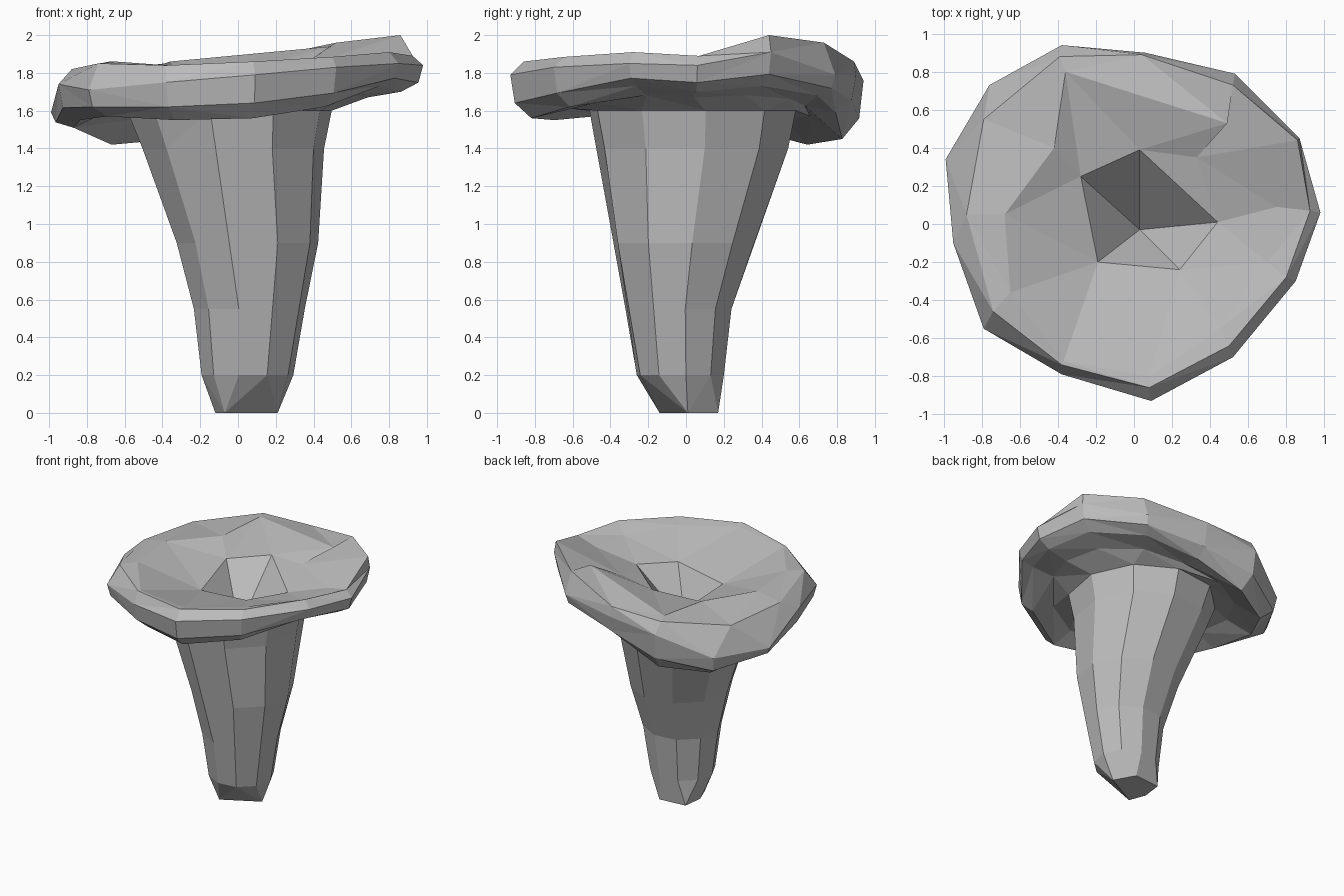
import bpy, bmesh
from math import atan2, cos, sin, tau

if "Cube" in bpy.data.objects:
    bpy.data.objects.remove(bpy.data.objects["Cube"])

grey = bpy.data.materials.new("stone grey")
grey.use_nodes = True
tone = (0.5, 0.5, 0.5, 1)
grey.diffuse_color = tone
grey.node_tree.nodes["Principled BSDF"].inputs["Base Color"].default_value = tone


def angle(point):
    return (atan2(point[1], point[0]) / tau) % 1


def stitch(bm, a, b):
    """Join two rings of any size with triangles, pairing them by angle."""
    def turns(ring):
        angles = [angle(v.co) for v in ring]
        return angles + [angles[0] + 1]

    ta, tb = turns(a), turns(b)
    i = j = 0
    while i < len(a) or j < len(b):
        va, vb = a[i % len(a)], b[j % len(b)]
        step_a = j == len(b) or (i < len(a) and ta[i + 1] + ta[i] <= tb[j + 1] + tb[j])
        if step_a:
            i += 1
            bm.faces.new((va, a[i % len(a)], vb))
        else:
            j += 1
            bm.faces.new((va, b[j % len(b)], vb))


def build(name, rings, tip=None, floor=False):
    bm = bmesh.new()
    loops = [[bm.verts.new(p) for p in sorted(ring, key=angle)] for ring in rings]
    for a, b in zip(loops, loops[1:]):
        stitch(bm, a, b)
    if tip:
        end = bm.verts.new(tip)
        last = loops[-1]
        for k, v in enumerate(last):
            bm.faces.new((v, last[(k + 1) % len(last)], end))
    if floor:
        bm.faces.new(list(reversed(loops[0])))
    bm.normal_update()
    # Merge triangle pairs that are nearly flat
    bmesh.ops.dissolve_limit(bm, angle_limit=0.05, verts=bm.verts, edges=bm.edges)
    mesh = bpy.data.meshes.new(name)
    bm.to_mesh(mesh)
    bm.free()
    mesh.materials.append(grey)
    obj = bpy.data.objects.new(name, mesh)
    bpy.context.collection.objects.link(obj)


# Rim columns: x, y, widest height, lowest height
rim = [
    (.09, -.93, 1.79, 1.56), (.52, -.70, 1.83, 1.62), (.85, -.30, 1.85, 1.73),
    (.98, .06, 1.84, 1.70), (.87, .45, 1.91, 1.73), (.53, .79, 1.79, 1.68),
    (.06, .90, 1.78, 1.59), (-.38, .94, 1.76, 1.45), (-.76, .73, 1.59, 1.42),
    (-.99, .34, 1.59, 1.51), (-.95, -.10, 1.74, 1.55), (-.79, -.55, 1.71, 1.57),
    (-.38, -.79, 1.75, 1.55),
]


def rim_ring(scale, low_share, rise=0):
    return [(x * scale, y * scale, w + (l - w) * low_share + rise) for x, y, w, l in rim]


hollow = [(x * .7, y * .7, .4 * l + .99) for x, y, w, l in rim]

# Upper edge of the rim
crest = [
    (.08, -.86, 1.86), (.50, -.64, 1.885), (.80, -.28, 1.91), (.925, .07, 1.89),
    (.86, .44, 2.0), (.52, .73, 1.96), (.04, .89, 1.86), (-.39, .88, 1.85),
    (-.79, .55, 1.80), (-.88, .05, 1.82), (-.74, -.46, 1.85), (-.38, -.74, 1.84),
]
# Uneven folds of the bowl
folds = [
    (.75, .09, 1.85), (.33, .35, 1.83), (.49, .53, 1.94), (-.36, .80, 1.86),
    (-.42, .40, 1.84), (-.68, .05, 1.86), (-.65, -.36, 1.86), (-.37, -.72, 1.84),
    (.08, -.80, 1.85), (.45, -.55, 1.86), (.70, -.20, 1.85),
]
pit_lip = [(.44, .01, 1.76), (.03, .39, 1.81), (-.28, .25, 1.75),
           (-.19, -.20, 1.69), (.24, -.24, 1.74)]

# Cap: underside, rolled rim, folded bowl and central pit
build("cap", [hollow, rim_ring(.88, 1), rim_ring(.975, .65), rim_ring(1, 0),
              crest, folds, pit_lip], tip=(.03, -.03, 1.38))

# Stalk sections: height, x from, x to, y from, y to
sections = [
    (.2, -.19, .29, -.26, .20), (.55, -.23, .35, -.32, .24),
    (.9, -.32, .42, -.39, .36), (1.4, -.50, .45, -.47, .54),
    (1.6, -.58, .49, -.51, .58),
]
foot = [(.21, .01, 0), (.12, .17, 0), (-.10, .15, 0), (-.12, -.01, 0), (-.07, -.14, 0)]


def stalk_ring(z, x0, x1, y0, y1, sides=10):
    cx, cy, rx, ry = (x0 + x1) / 2, (y0 + y1) / 2, (x1 - x0) / 2, (y1 - y0) / 2
    turn = [tau * (k + .2) / sides for k in range(sides)]
    return [(cx + rx * 1.02 * cos(t), cy + ry * 1.02 * sin(t), z) for t in turn]


# Stalk: tapering faceted column that flares into the cap
build("stalk", [foot] + [stalk_ring(*s) for s in sections] + [hollow], floor=True)
